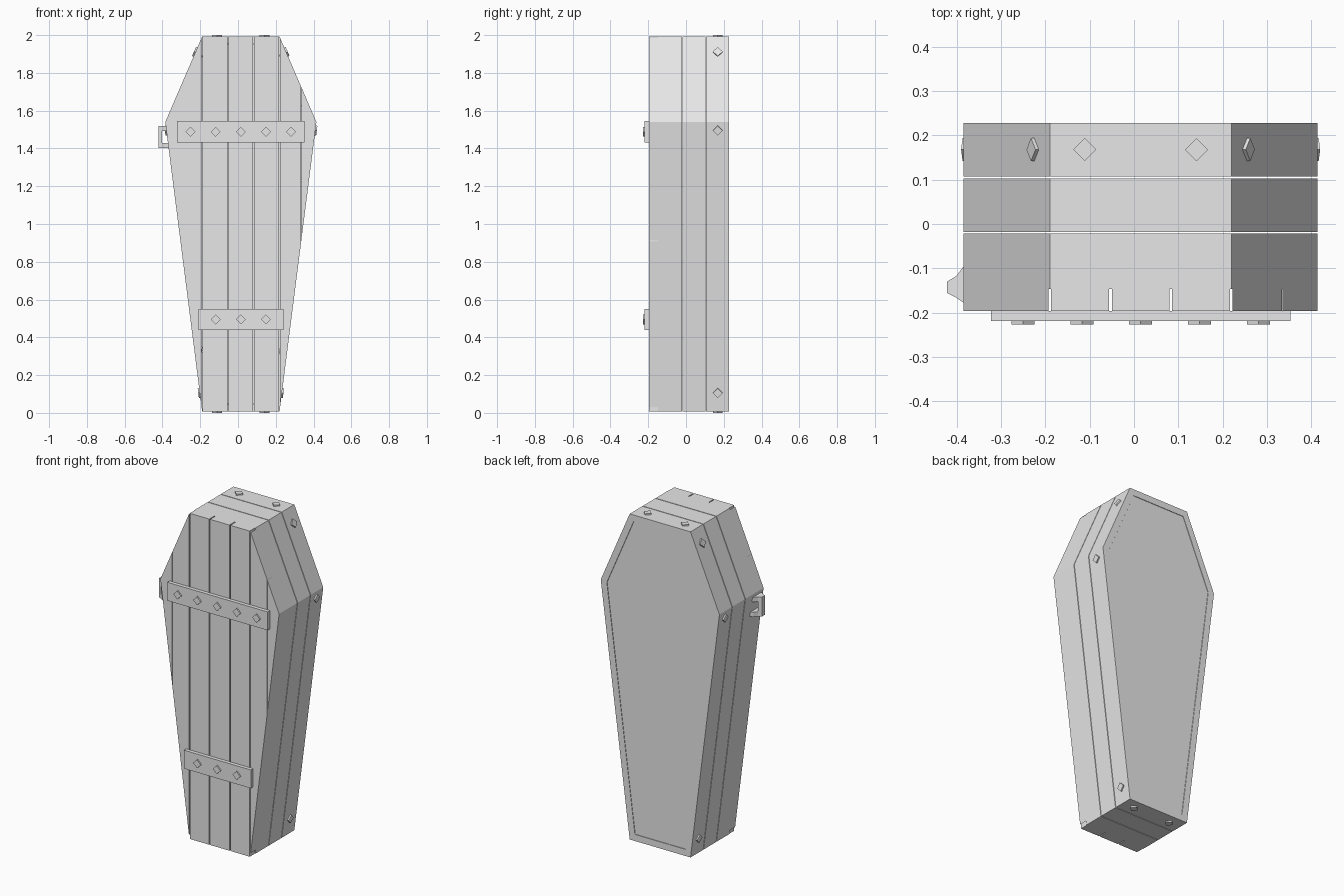
import bpy, bmesh
from mathutils import Vector, Matrix

cube = bpy.data.objects.get("Cube")
if cube:
    bpy.data.objects.remove(cube)

grey = bpy.data.materials.new("plain grey")
grey.use_nodes = True
grey.diffuse_color = (0.8, 0.8, 0.8, 1)
grey.node_tree.nodes["Principled BSDF"].inputs["Base Color"].default_value = (0.8, 0.8, 0.8, 1)

CX, HALF_END, HALF_WIDE = 0.015, 0.205, 0.4
BOTTOM, SHOULDER, TOP = 0.008, 1.54, 1.992
FRONT, LID_BACK, BACK = -0.197, -0.147, 0.228


def prism(name, points, low, high, axis="y"):
    """Extrude a flat outline along y (outline in x, z) or z (outline in x, y)."""
    bm = bmesh.new()
    place = (lambda a, b, d: (a, d, b)) if axis == "y" else (lambda a, b, d: (a, b, d))
    rings = [[bm.verts.new(place(a, b, d)) for a, b in points] for d in (low, high)]
    n = len(points)
    bm.faces.new(rings[0])
    bm.faces.new(rings[1][::-1])
    for i in range(n):
        j = (i + 1) % n
        bm.faces.new((rings[0][i], rings[1][i], rings[1][j], rings[0][j]))
    bmesh.ops.remove_doubles(bm, verts=bm.verts[:], dist=1e-5)
    bmesh.ops.recalc_face_normals(bm, faces=bm.faces[:])
    mesh = bpy.data.meshes.new(name)
    bm.to_mesh(mesh)
    bm.free()
    mesh.materials.append(grey)
    obj = bpy.data.objects.new(name, mesh)
    bpy.context.collection.objects.link(obj)
    return obj


def rect(x0, x1, z0, z1):
    return [(x0, z0), (x1, z0), (x1, z1), (x0, z1)]


def stud(name, position, normal):
    """Diamond nail head standing on a surface."""
    r = 0.026
    obj = prism(name, [(r, 0), (0, r), (-r, 0), (0, -r)], -0.004, 0.008, "z")
    n = Vector(normal).normalized()
    side = Vector((0, 1, 0)) if abs(n.y) < 0.5 else Vector((1, 0, 0))
    rot = Matrix((side, n.cross(side), n)).transposed().to_4x4()
    obj.data.transform(Matrix.Translation(position) @ rot)


# Six-sided outline and its inset, counter-clockwise in x, z
outer = [Vector(p) for p in (
    (CX - HALF_END, BOTTOM), (CX + HALF_END, BOTTOM), (CX + HALF_WIDE, SHOULDER),
    (CX + HALF_END, TOP), (CX - HALF_END, TOP), (CX - HALF_WIDE, SHOULDER))]


def inset(points, depth):
    result = []
    for i, p in enumerate(points):
        a, b = (p - points[i - 1]).normalized(), (points[(i + 1) % len(points)] - p).normalized()
        n1, n2 = Vector((-a.y, a.x)), Vector((-b.y, b.x))
        result.append(p + (n1 + n2) * depth / (1 + n1.dot(n2)))
    return result


inner = inset(outer, 0.04)

# Wall planks: three layers with open gaps
for layer, (y0, y1) in enumerate(((LID_BACK, -0.022), (-0.018, 0.103), (0.107, BACK))):
    for i in range(6):
        j = (i + 1) % 6
        prism(f"wall_plank_{layer}_{i}", [outer[i], outer[j], inner[j], inner[i]], y0, y1)

# Back panel, set inside the rear plank layer
prism("back_panel", inset(outer, 0.041), BACK - 0.04, BACK - 0.002)


# Lid boards, cut to the outline
def span(x):
    t = max(0, (abs(x - CX) - HALF_END) / (HALF_WIDE - HALF_END))
    return BOTTOM + t * (SHOULDER - BOTTOM), TOP + t * (SHOULDER - TOP)


wide, thin = 0.003, 0.0005
seams = [(-HALF_WIDE, 0), (-0.32, thin), (-HALF_END, wide), (-0.068, wide),
         (0.068, wide), (HALF_END, wide), (0.32, thin), (HALF_WIDE, 0)]
for i, ((a, ga), (b, gb)) in enumerate(zip(seams, seams[1:])):
    x0, x1 = CX + a + ga, CX + b - gb
    (b0, t0), (b1, t1) = span(x0), span(x1)
    prism(f"lid_board_{i}", [(x0, b0), (x1, b1), (x1, t1), (x0, t0)], FRONT, LID_BACK)

# Cross battens with studs
for name, half, z, count in (("upper", 0.338, 1.488, 5), ("lower", 0.225, 0.495, 3)):
    prism(f"{name}_batten", rect(CX - half, CX + half, z - 0.056, z + 0.056), -0.219, FRONT)
    for k in range(count):
        x = CX + (k - (count - 1) / 2) * 0.133
        stud(f"{name}_batten_stud_{k}", (x, -0.219, z), (0, -1, 0))

# Nail heads around the rear plank layer
NAIL_Y = 0.168
for sign, label in ((1, "left"), (-1, "right")):
    stud(f"top_nail_{label}", (CX + sign * 0.126, NAIL_Y, TOP), (0, 0, 1))
    stud(f"bottom_nail_{label}", (CX + sign * 0.126, NAIL_Y, BOTTOM), (0, 0, -1))
    for z in (0.105, 1.495, 1.91):
        if z > SHOULDER:
            slope = (HALF_WIDE - HALF_END) / (TOP - SHOULDER)
            x = HALF_END + (TOP - z) * slope
        else:
            slope = -(HALF_WIDE - HALF_END) / (SHOULDER - BOTTOM)
            x = HALF_END - (z - BOTTOM) * slope
        stud(f"side_nail_{label}_{z}", (CX + sign * x, NAIL_Y, z), (sign, 0, slope))

# Side handle: upright grip joined to the wall by two flared arms
arm = [(-0.36, -0.19), (-0.385, -0.178), (-0.402, -0.166), (-0.422, -0.156),
       (-0.422, -0.13), (-0.402, -0.118), (-0.385, -0.096), (-0.36, -0.085)]
for label, z in (("lower", 1.402), ("upper", 1.492)):
    prism(f"handle_{label}_arm", arm, z, z + 0.028, "z")
prism("handle_grip", arm[2:6], 1.402, 1.52, "z")
